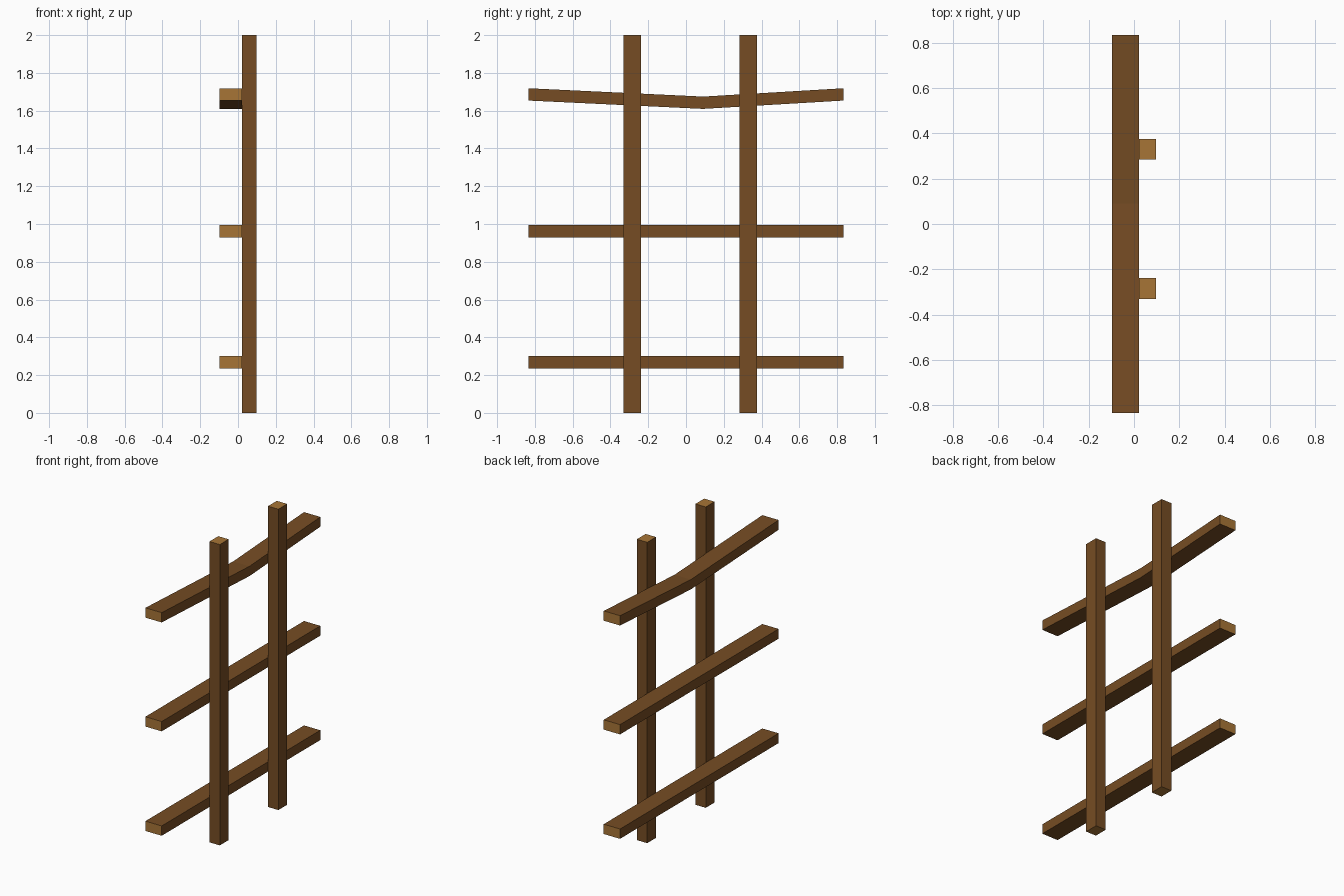
import bpy, bmesh
from mathutils import Vector

if "Cube" in bpy.data.objects:
    bpy.data.objects.remove(bpy.data.objects["Cube"])


def material(name, rgb):
    m = bpy.data.materials.new(name)
    m.diffuse_color = (*rgb, 1)
    m.use_nodes = True
    m.node_tree.nodes["Principled BSDF"].inputs["Base Color"].default_value = m.diffuse_color
    return m


wood = material("brown wood", (0.18, 0.073, 0.017))
end_grain = material("light end grain", (0.39, 0.178, 0.037))


def beam(name, profile, sections):
    """Loft a 4-point profile through the section offsets; caps are end grain."""
    bm = bmesh.new()
    rings = [[bm.verts.new(Vector(p) + Vector(s)) for p in profile] for s in sections]
    for a, b in zip(rings, rings[1:]):
        for i in range(4):
            j = (i + 1) % 4
            bm.faces.new((a[i], a[j], b[j], b[i]))
    for cap in (rings[0], rings[-1]):
        bm.faces.new(cap).material_index = 1
    bmesh.ops.recalc_face_normals(bm, faces=bm.faces)
    me = bpy.data.meshes.new(name)
    bm.to_mesh(me)
    bm.free()
    me.materials.append(wood)
    me.materials.append(end_grain)
    bpy.context.collection.objects.link(bpy.data.objects.new(name, me))


# Upright posts
X0, XM, X1 = -0.098, 0.022, 0.098
for name, y0, y1 in (("left_post", -0.331, -0.239), ("right_post", 0.284, 0.376)):
    beam(name, [(XM, y0, 0), (X1, y0, 0), (X1, y1, 0), (XM, y1, 0)],
         [(0, 0, 0), (0, 0, 2)])

# Horizontal rails behind the posts; the top one sags off-centre
H, L = 0.0325, 0.833
rail = [(X0, 0, -H), (XM, 0, -H), (XM, 0, H), (X0, 0, H)]
beam("bottom_rail", rail, [(0, -L, 0.268), (0, L, 0.268)])
beam("middle_rail", rail, [(0, -L, 0.962), (0, L, 0.962)])
beam("sagging_top_rail", rail, [(0, -L, 1.686), (0, 0.09, 1.642), (0, L, 1.686)])
